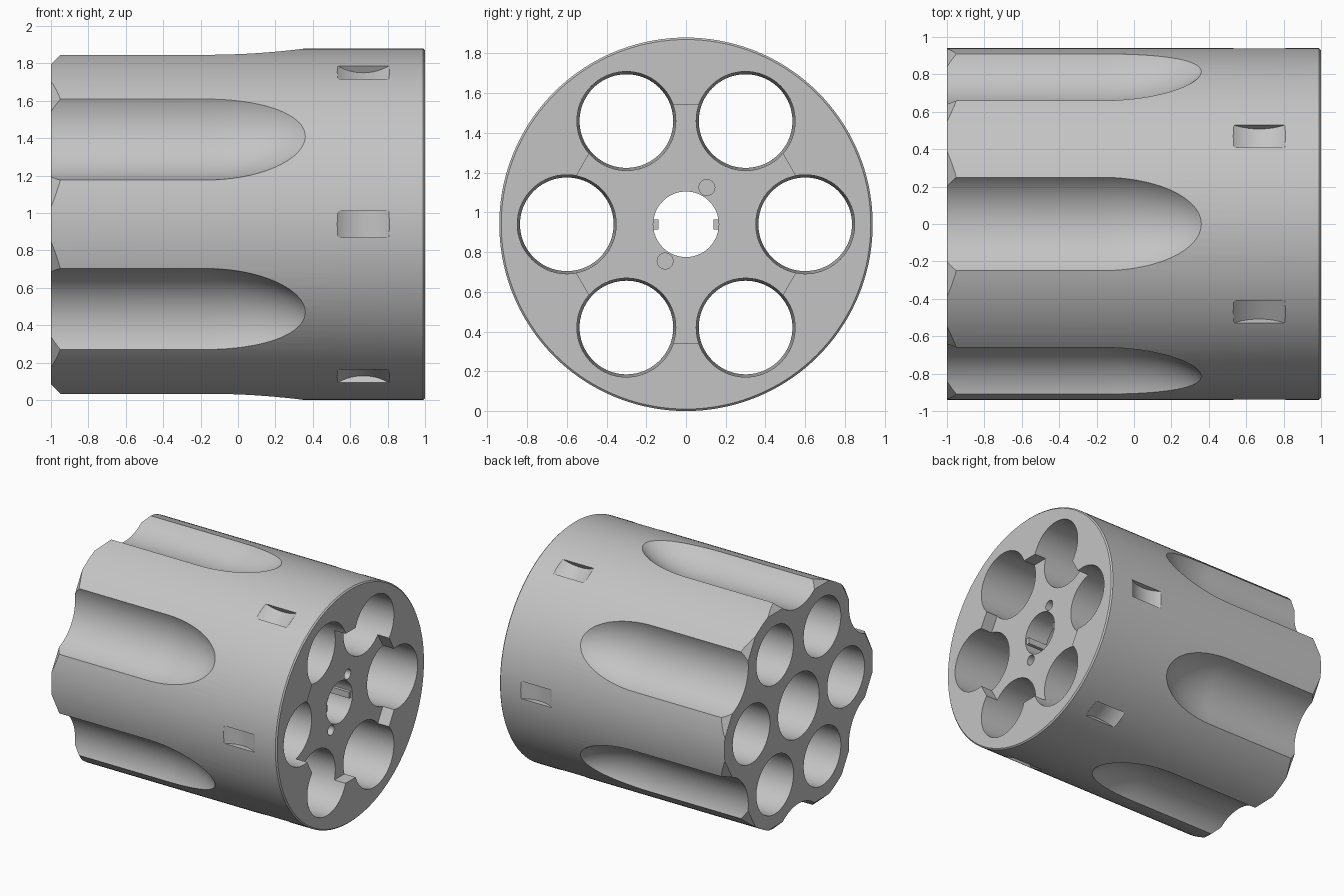
import bpy, bmesh
from math import pi, cos, sin, radians, sqrt
from mathutils import Matrix, Vector

if "Cube" in bpy.data.objects:
    bpy.data.objects.remove(bpy.data.objects["Cube"], do_unlink=True)

R = 0.94          # drum radius, also the height of its axis
CHAMBER_R = 0.6   # distance of chambers from the axis

steel = bpy.data.materials.new("grey steel")
steel.use_nodes = True
GREY = (0.55, 0.55, 0.55, 1)
steel.diffuse_color = GREY
steel.node_tree.nodes["Principled BSDF"].inputs["Base Color"].default_value = GREY


def finish(bm, name):
    bmesh.ops.recalc_face_normals(bm, faces=bm.faces)
    mesh = bpy.data.meshes.new(name)
    bm.to_mesh(mesh)
    bm.free()
    mesh.materials.append(steel)
    ob = bpy.data.objects.new(name, mesh)
    bpy.context.collection.objects.link(ob)
    return ob


def lathe(name, profile, segs=64, matrix=Matrix()):
    """Solid of revolution about x from (x, radius) points."""
    bm = bmesh.new()
    rings = []
    for x, r in profile:
        count = segs if r > 0 else 1
        rings.append([bm.verts.new((x, r * cos(2 * pi * i / segs), r * sin(2 * pi * i / segs)))
                      for i in range(count)])
    for a, b in zip(rings, rings[1:]):
        for i in range(segs):
            j = (i + 1) % segs
            if len(b) == 1:
                bm.faces.new((a[i], a[j], b[0]))
            else:
                bm.faces.new((a[i], a[j], b[j], b[i]))
    for ring in (rings[0], rings[-1]):
        if len(ring) > 1:
            bm.faces.new(ring)
    bm.transform(matrix)
    return finish(bm, name)


def cut(body, tool, operation="DIFFERENCE"):
    tool.hide_render = True
    mod = body.modifiers.new("cut", "BOOLEAN")
    mod.operation = operation
    mod.solver = "EXACT"
    mod.object = tool
    bpy.context.view_layer.objects.active = body
    bpy.ops.object.modifier_apply(modifier=mod.name)
    bpy.data.objects.remove(tool, do_unlink=True)


def spin(degrees):
    return Matrix.Rotation(radians(degrees), 4, "X")


def shift(x, y, z):
    return Matrix.Translation((x, y, z))


# Drum with a fine bevel on the rear rim
drum = lathe("drum", [(-1, R), (0.99, R), (1, R - 0.01)], 144)

# Six flat chamfers at the muzzle end
apothem, reach = 0.856, 2.2
cut(drum, lathe("chamfer_tool", [(-1, apothem / cos(pi / 6)),
                                 (-1 + reach, (apothem + reach) / cos(pi / 6))], 6), "INTERSECT")

# Hexagonal recess in the rear face
cut(drum, lathe("recess_tool", [(0.9, CHAMBER_R / cos(pi / 6)),
                                (1.1, CHAMBER_R / cos(pi / 6))], 6))

# Flutes with long rounded ends
flute_r, flute_d, start, tip = 0.32, 1.106, -0.17, 0.62
flute = [(-1.2, flute_r)] + [(start + tip * sin(t * pi / 40), flute_r * cos(t * pi / 40))
                             for t in range(20)] + [(start + tip, 0)]

for k in range(6):
    angle = 60 * k
    cut(drum, lathe("flute_tool", flute, 96, spin(angle + 30) @ shift(0, flute_d, 0)))
    # Tapered chamber
    cut(drum, lathe("chamber_tool", [(-1.1, 0.235), (1.1, 0.25)], 72,
                    spin(angle) @ shift(0, CHAMBER_R, 0)))
    # Shallow stop slot with a curved floor
    cut(drum, lathe("slot_tool", [(-0.07, 0.24), (0.07, 0.24)], 96,
                    spin(angle) @ shift(0.67, R + 0.195, 0) @ Matrix.Rotation(pi / 2, 4, "Y")))

# Stepped centre bore
cut(drum, lathe("bore_tool", [(-1.1, 0.26), (0.7, 0.26), (0.7, 0.165), (1.1, 0.165)], 64))

# Two blind pin holes
for side in (1, -1):
    cut(drum, lathe("pin_tool", [(0.78, 0.04), (1.1, 0.04)], 32,
                    shift(0, 0.105 * side, 0.185 * side)))

# Keys inside the bore
keys = []
for side, name in ((1, "back_key"), (-1, "front_key")):
    bm = bmesh.new()
    bmesh.ops.create_cube(bm, size=1, matrix=shift(0.8, 0.16 * side, 0)
                          @ Matrix.Diagonal((0.18, 0.045, 0.05, 1)))
    keys.append(finish(bm, name))

# Lift onto the ground
for ob in [drum] + keys:
    ob.data.transform(shift(0, 0, R))

# Smooth curved walls, crisp edges
bpy.ops.object.select_all(action="DESELECT")
drum.select_set(True)
bpy.context.view_layer.objects.active = drum
bpy.ops.object.shade_smooth_by_angle(angle=radians(22))
